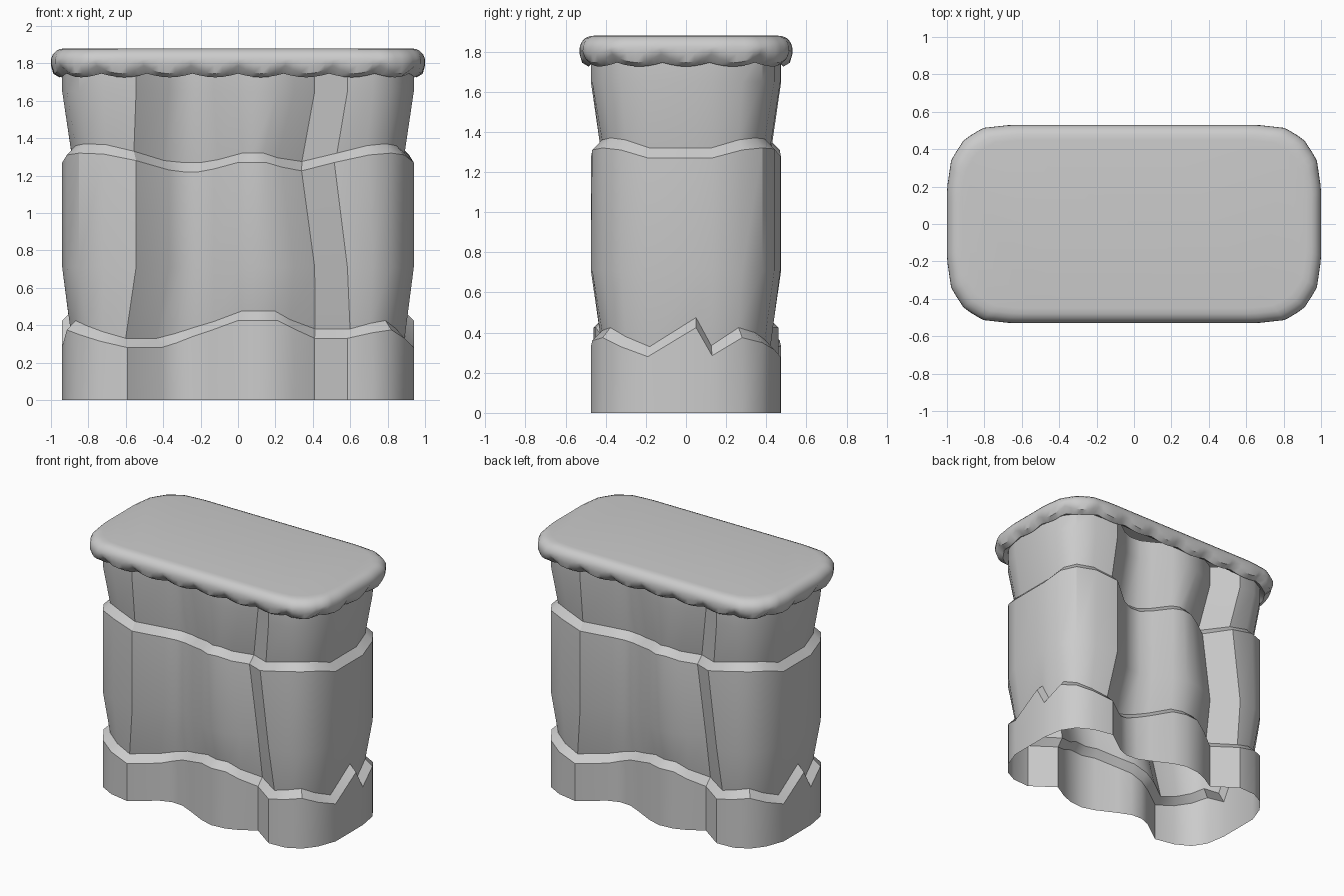
import bpy, bmesh
from math import radians, cos, pi
from mathutils import Vector

if "Cube" in bpy.data.objects:
    bpy.data.objects.remove(bpy.data.objects["Cube"])


def inset_ring(pts, d):
    """Move a counter-clockwise closed outline inwards by d."""
    out = []
    for i, p in enumerate(pts):
        t = (pts[(i + 1) % len(pts)] - p).normalized() + (p - pts[i - 1]).normalized()
        t.normalize()
        out.append(p + Vector((-t.y, t.x)) * d)
    return out


def loft(name, rings, sharp, cap_top=False):
    """Skin a stack of closed rings of 3D points, listed bottom to top."""
    bm = bmesh.new()
    rows = [[bm.verts.new(p) for p in ring] for ring in rings]
    n = len(rows[0])
    for a, b in zip(rows, rows[1:]):
        for i in range(n):
            j = (i + 1) % n
            bm.faces.new((a[i], a[j], b[j], b[i]))
    if cap_top:
        bm.faces.new(rows[-1])
    mesh = bpy.data.meshes.new(name)
    bm.to_mesh(mesh)
    bm.free()
    ob = bpy.data.objects.new(name, mesh)
    bpy.context.collection.objects.link(ob)
    bpy.context.view_layer.objects.active = ob
    ob.select_set(True)
    bpy.ops.object.shade_smooth_by_angle(angle=radians(sharp))
    ob.select_set(False)
    return ob


def lift(ring, zs):
    return [Vector((p.x, p.y, z)) for p, z in zip(ring, zs)]


# Rock body: half outline (x, y, lower ledge z, upper ledge z, sideways drift)
half = [
    (-.94, -.13, .335, 1.32, 0), (-.915, -.28, .425, 1.36, 0),
    (-.85, -.38, .40, 1.37, 0), (-.74, -.44, .365, 1.365, .02),
    (-.59, -.47, .33, 1.33, .045),
    (-.41, -.34, .33, 1.28, .04), (-.33, -.31, .355, 1.27, .04),
    (-.24, -.315, .39, 1.27, .03), (-.15, -.355, .42, 1.285, .02),
    (0, -.43, .475, 1.32, 0), (.1, -.46, .475, 1.32, -.03),
    (.21, -.45, .475, 1.32, -.06), (.3, -.415, .43, 1.295, -.065),
    (.41, -.35, .38, 1.275, -.07), (.585, -.474, .38, 1.32, -.07),
    (.72, -.467, .41, 1.36, -.02), (.82, -.415, .425, 1.37, 0),
    (.89, -.325, .38, 1.36, 0),
    (.94, -.19, .33, 1.32, 0), (.94, .05, .475, 1.32, 0)]
# The back is the front turned half way round
turned = [(half, 1), (half, -1)]
base = [Vector((p[0], p[1])) * s for h, s in turned for p in h]
drift = [Vector((p[0] + p[4], p[1])) * s for h, s in turned for p in h]
upper = [Vector((p[0] + max(p[4], 0), p[1])) * s for h, s in turned for p in h]
low = [p[2] for p in half] * 2
high = [p[3] for p in half] * 2
n = len(base)
loft("rock_body", [
    lift(base, [0] * n),
    lift(base, [z - .05 for z in low]),
    lift(inset_ring(base, .05), low),
    lift(upper, [.71] * n),
    lift(drift, [z - .05 for z in high]),
    lift(inset_ring(drift, .05), high),
    lift(upper, [1.65] * n),
    lift(upper, [1.80] * n)], 32)

# Turf cap: rounded outline, resampled evenly for the scallops
corner = [Vector(p) for p in
          [(1, .19), (.977, .345), (.908, .452), (.81, .513), (.66, .53)]]
outline = ([Vector((1, 0))] + corner + [Vector((-p.x, p.y)) for p in reversed(corner)]
           + [-p for p in corner] + [Vector((p.x, -p.y)) for p in reversed(corner)])
SCALLOPS, STEPS = 22, 6
total = sum((outline[i] - outline[i - 1]).length for i in range(len(outline)))
count = SCALLOPS * STEPS
edge = []
i, walked = 0, 0.0
for k in range(count):
    target = total * k / count
    while True:
        a, b = outline[i], outline[(i + 1) % len(outline)]
        length = (b - a).length
        if walked + length > target or i == len(outline) - 1:
            break
        walked += length
        i += 1
    edge.append(a.lerp(b, (target - walked) / length))
# One hanging lobe per scallop, with a lobe centred on each end
wave = [abs(cos(pi * k / STEPS)) for k in range(count)]


def shrunk(d):
    """Rounded outline shrunk by d on both axes."""
    return [Vector((p.x * (1 - d), p.y * (1 - d / .53))) for p in edge]


loft("turf_cap", [
    lift(shrunk(.13), [1.80] * count),
    lift(shrunk(.075), [1.755] * count),
    lift(shrunk(.045), [1.745 - .02 * w for w in wave]),
    lift(shrunk(.012), [1.787 - .042 * w for w in wave]),
    lift(shrunk(0), [1.808 - .02 * w for w in wave]),
    lift(shrunk(.001), [1.825] * count),
    lift(shrunk(.010), [1.848] * count),
    lift(shrunk(.028), [1.867] * count),
    lift(shrunk(.05), [1.877] * count),
    lift(shrunk(.08), [1.88] * count)], 35, cap_top=True)
